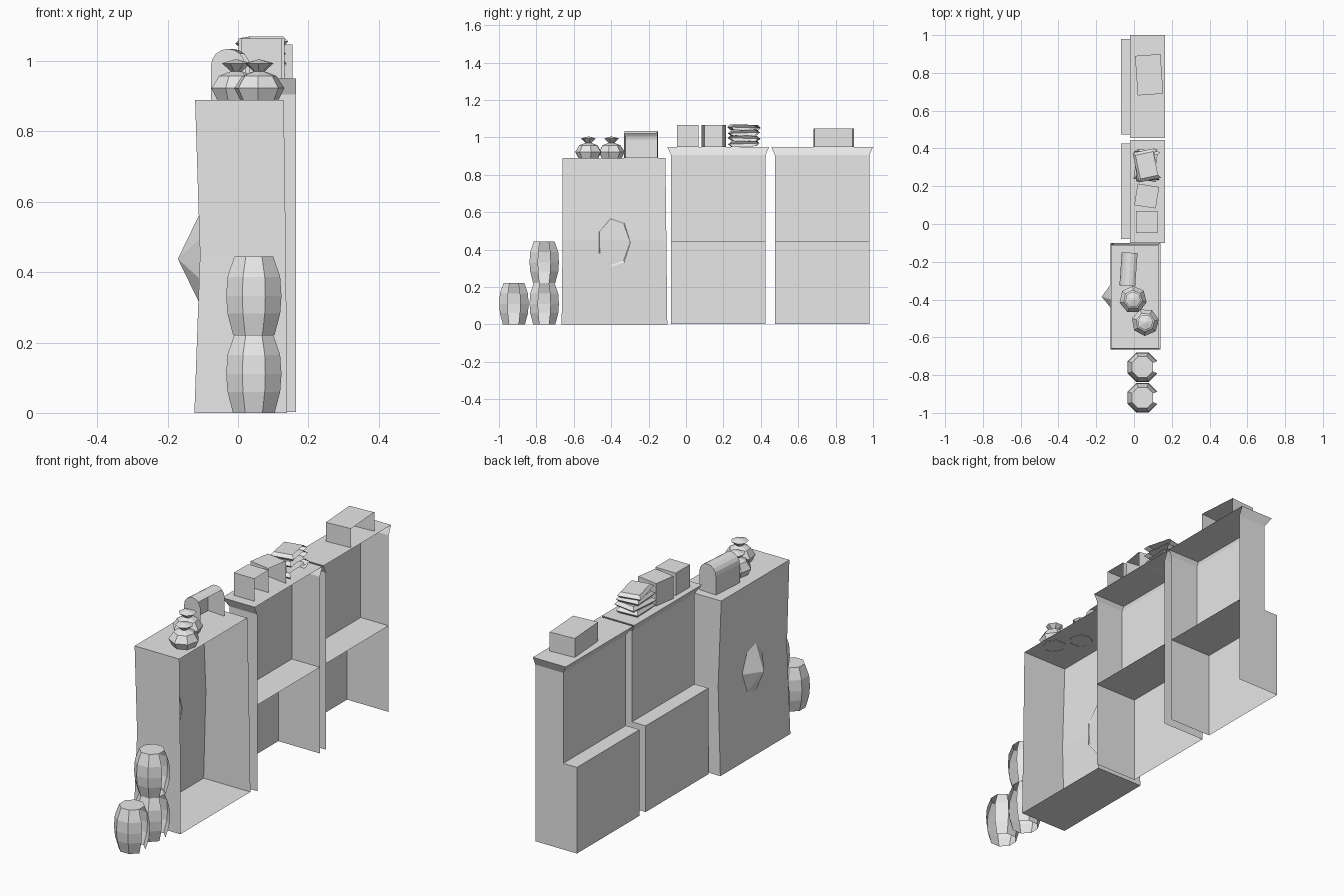
import bpy
import bmesh
from math import sin, cos, pi, radians
from mathutils import Matrix

cube = bpy.data.objects.get("Cube")
if cube:
    bpy.data.objects.remove(cube, do_unlink=True)

grey = bpy.data.materials.new("plain grey")
grey.diffuse_color = (0.8, 0.8, 0.8, 1)
grey.use_nodes = True
grey.node_tree.nodes["Principled BSDF"].inputs["Base Color"].default_value = (0.8, 0.8, 0.8, 1)


def finish(name, bm, loc=(0, 0, 0), turn=0):
    mesh = bpy.data.meshes.new(name)
    bm.to_mesh(mesh)
    bm.free()
    mesh.materials.append(grey)
    obj = bpy.data.objects.new(name, mesh)
    obj.location = loc
    obj.rotation_euler.z = radians(turn)
    bpy.context.collection.objects.link(obj)
    return obj


def loft(name, rings, skip=0, top=True, bottom=False, loc=(0, 0, 0), turn=0):
    """Join closed rings of points; the last `skip` sides stay open."""
    bm = bmesh.new()
    loops = [[bm.verts.new(p) for p in ring] for ring in rings]
    n = len(loops[0])
    for low, high in zip(loops, loops[1:]):
        for i in range(n - skip):
            j = (i + 1) % n
            bm.faces.new((low[i], low[j], high[j], high[i]))
    if top:
        bm.faces.new(loops[-1])
    if bottom:
        bm.faces.new(loops[0][::-1])
    return finish(name, bm, loc, turn)


def rect(x0, x1, y0, y1, z):
    # starts and ends on the +x side, so that side can be left open
    return [(x1, y1, z), (x0, y1, z), (x0, y0, z), (x1, y0, z)]


def polygon(r, z, n, start=0.0):
    return [(r * cos(start + 2 * pi * i / n), r * sin(start + 2 * pi * i / n), z)
            for i in range(n)]


# Plain open case with a slightly sagging back
loft("plain_case", [rect(-0.124, 0.14, -0.665, -0.10, 0),
                    rect(-0.108, 0.136, -0.66, -0.105, 0.45),
                    rect(-0.122, 0.13, -0.66, -0.11, 0.89)], skip=1, bottom=True)

# Pointed boss on the back of the plain case
bm = bmesh.new()
bmesh.ops.create_cone(bm, segments=7, radius1=1, radius2=0, depth=1, cap_ends=False)
bmesh.ops.transform(bm, verts=bm.verts, matrix=Matrix.Translation((-0.139, -0.385, 0.438))
                    @ Matrix.Diagonal((0.064, 0.088, 0.135, 1)) @ Matrix.Rotation(-pi / 2, 4, 'Y'))
finish("back_boss", bm)

# Two stepped cabinets with a flared cornice
for side, y0 in (("front", -0.08), ("rear", 0.475)):
    y1, xf, flare = y0 + 0.505, 0.165, 0.02
    loft(side + "_cabinet_base", [rect(-0.07, xf, y0, y1, 0.003),
                                  rect(-0.07, xf, y0, y1, 0.443)], skip=1)
    loft(side + "_cabinet_hutch", [rect(0.007, xf, y0, y1, 0.443),
                                   rect(0.007, xf, y0, y1, 0.905),
                                   rect(-0.02, xf, y0 - flare, y1 + flare, 0.95)], skip=1)

# Barrels
for name, y, z in (("near_barrel", -0.92, 0), ("lower_barrel", -0.758, 0),
                   ("stacked_barrel", -0.758, 0.222)):
    loft(name, [polygon(r, h, 8, pi / 8) for r, h in
                ((0.064, 0), (0.081, 0.06), (0.085, 0.11), (0.081, 0.165), (0.06, 0.222))],
         skip=1, loc=(0.045, y, z))

# Tied sacks
for name, x, y, turn in (("near_sack", 0.06, -0.52, 10), ("far_sack", -0.005, -0.40, 40)):
    loft(name, [polygon(r, h, 7) for r, h in
                ((0.055, 0), (0.073, 0.035), (0.05, 0.07), (0.016, 0.083),
                 (0.042, 0.106), (0.006, 0.116))], loc=(x, y, 0.888), turn=turn)

# Round-topped chest, open toward the shelf front
r, arc = 0.049, 8
section = [(-r, 0)] + [(-r * cos(pi * i / arc), 0.096 + r * sin(pi * i / arc))
                       for i in range(arc + 1)] + [(r, 0)]
loft("round_chest", [[(x, y, z) for x, z in section] for y in (-0.088, 0.088)],
     skip=4, bottom=True, loc=(-0.022, -0.24, 0.89), turn=-4)

# Boxes on the cabinet tops
for name, x, y, w, d, h, turn in (("small_box", 0.068, 0.01, 0.115, 0.115, 0.115, 0),
                                  ("turned_box", 0.067, 0.148, 0.115, 0.115, 0.115, -9),
                                  ("long_box", 0.08, 0.79, 0.135, 0.21, 0.097, 4)):
    loft(name, [rect(-w / 2, w / 2, -d / 2, d / 2, z) for z in (0, h)],
         skip=1, loc=(x, y, 0.95), turn=turn)

# Pile of cushions
for i, turn in enumerate((4, -8, 6, 12)):
    rings = [rect(-0.06 * s, 0.06 * s, -0.08 * s, 0.08 * s, z)
             for s, z in ((0.8, 0), (1, 0.015), (0.8, 0.03))]
    pad = loft("cushion_%d" % (i + 1), rings, skip=1, bottom=True,
               loc=(0.068, 0.31, 0.951 + 0.029 * i), turn=turn)
    pad.rotation_euler.x = radians((-1) ** i * 2)
